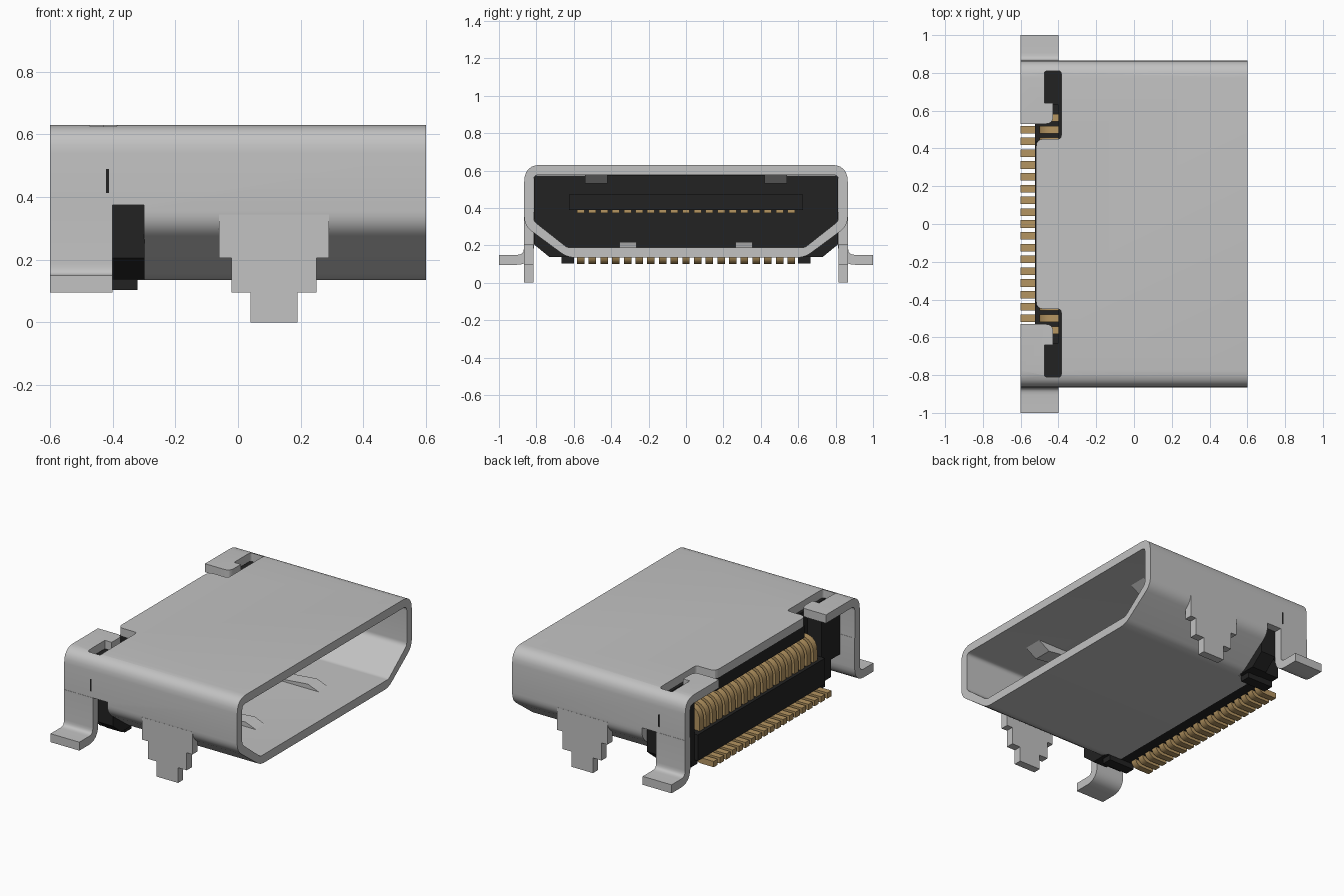
import bpy, bmesh, math
from mathutils import Vector

if "Cube" in bpy.data.objects:
    bpy.data.objects.remove(bpy.data.objects["Cube"])


def material(name, rgb):
    m = bpy.data.materials.new(name)
    m.diffuse_color = (*rgb, 1)
    m.use_nodes = True
    m.node_tree.nodes["Principled BSDF"].inputs["Base Color"].default_value = m.diffuse_color
    return m


STEEL = material("shell steel", (0.54, 0.54, 0.54))
BLACK = material("black plastic", (0.016, 0.016, 0.016))
GOLD = material("contact gold", (0.46, 0.30, 0.12))
AXES = {"x": lambda u, v, t: (t, u, v),      # points are (y, z)
        "y": lambda u, v, t: (u, t, v),      # points are (x, z)
        "z": lambda u, v, t: (v, u, t)}      # points are (y, x)


def finish(ob):
    for p in ob.data.polygons:
        p.use_smooth = True
    ob.data.set_sharp_from_angle(angle=math.radians(28))


def prism(name, pts, axis, a, b, mat):
    """Extrude a 2D outline along an axis from a to b."""
    bm = bmesh.new()
    ends = [[bm.verts.new(AXES[axis](p[0], p[1], t)) for p in pts] for t in (a, b)]
    n = len(pts)
    bm.faces.new(ends[0])
    bm.faces.new(ends[1][::-1])
    for i in range(n):
        j = (i + 1) % n
        bm.faces.new((ends[0][i], ends[1][i], ends[1][j], ends[0][j]))
    bmesh.ops.recalc_face_normals(bm, faces=bm.faces)
    me = bpy.data.meshes.new(name)
    bm.to_mesh(me)
    bm.free()
    me.materials.append(mat)
    ob = bpy.data.objects.new(name, me)
    bpy.context.collection.objects.link(ob)
    finish(ob)
    return ob


def box(name, x, y, z, mat):
    return prism(name, [(y[0], z[0]), (y[1], z[0]), (y[1], z[1]), (y[0], z[1])], "x", *x, mat)


def mirrored(half):
    return list(half) + [(-p[0], *p[1:]) for p in reversed(half)]


def rounded(pts, closed=True, n=6):
    """Round corners given as (u, v, setback)."""
    out = []
    for i, p in enumerate(pts):
        c = Vector(p[:2])
        r = p[2] if len(p) > 2 else 0
        if r == 0 or (not closed and i in (0, len(pts) - 1)):
            out.append(tuple(c))
            continue
        a = c + (Vector(pts[i - 1][:2]) - c).normalized() * r
        b = c + (Vector(pts[(i + 1) % len(pts)][:2]) - c).normalized() * r
        for k in range(n + 1):
            t = k / n
            out.append(tuple(a * (1 - t) ** 2 + c * 2 * t * (1 - t) + b * t * t))
    return out


def ribbon(path, th):
    """Outline of a bent strip around a centre line."""
    P = [Vector(p) for p in path]
    left, right = [], []
    for i, p in enumerate(P):
        d = (P[min(i + 1, len(P) - 1)] - P[max(i - 1, 0)]).normalized()
        nrm = Vector((-d.y, d.x)) * th / 2
        left.append(p + nrm)
        right.append(p - nrm)
    return left + right[::-1]


def cut(ob, cutters):
    for c in cutters:
        c.hide_render = True
        m = ob.modifiers.new("cut", "BOOLEAN")
        m.operation, m.solver, m.object = "DIFFERENCE", "EXACT", c
    dg = bpy.context.evaluated_depsgraph_get()
    me = bpy.data.meshes.new_from_object(ob.evaluated_get(dg))
    ob.modifiers.clear()
    ob.data = me
    for c in cutters:
        bpy.data.objects.remove(c)
    finish(ob)


# Folded metal shell, open at +x, with notches at the rear
outer = rounded(mirrored([(0.865, 0.135 + 0.495, 0.09), (0.865, 0.305, 0.05), (0.635, 0.135, 0.04)]))
inner = rounded(mirrored([(0.815, 0.577, 0.03), (0.815, 0.33, 0.02), (0.635, 0.188, 0.015)]))
shell = prism("shell", outer, "x", -0.6, 0.6, STEEL)
top_notch = rounded(mirrored([
    (0.53, -0.7), (0.53, -0.428, 0.04), (0.64, -0.428), (0.64, -0.475), (0.81, -0.475, 0.015),
    (0.81, -0.385, 0.015), (0.45, -0.385, 0.02), (0.45, -0.518, 0.04)]), n=4)
rear_notch = mirrored([(1, -0.7), (1, -0.3), (0.6, -0.3), (0.6, -0.4)])
# the rear notch runs across the floor edge, so close it behind the floor
cut(shell, [prism("cavity_cutter", inner, "x", -0.8, 0.8, STEEL),
            prism("top_cutter", top_notch, "z", 0.5, 0.8, STEEL),
            prism("rear_cutter", rear_notch, "z", 0.0, 0.375, STEEL)])

# Side legs, stepped board tabs and small slits
leg = ribbon(rounded([(0.84, 0.375), (0.84, 0.1225, 0.065), (1.0, 0.1225)], False), 0.053)
tab = [(-0.06, 0.345), (-0.06, 0.205), (-0.02, 0.205), (-0.02, 0.095), (0.04, 0.095), (0.04, 0),
       (0.19, 0), (0.19, 0.095), (0.25, 0.095), (0.25, 0.205), (0.29, 0.205), (0.29, 0.345)]
for s, side in ((-1, "front"), (1, "back")):
    prism(side + "_solder_leg", [(s * p[0], p[1]) for p in leg], "x", -0.6, -0.4, STEEL)
    prism(side + "_board_tab", tab, "y", s * 0.815, s * 0.865, STEEL)
    box(side + "_slit", (-0.421, -0.411), sorted((s * 0.862, s * 0.8665)), (0.413, 0.49), BLACK)
    # Spring fingers pressed into the cavity
    prism(side + "_top_spring", [(-0.1, 0.58), (0.3, 0.53), (0.38, 0.58)], "y",
          s * 0.48 - 0.06, s * 0.48 + 0.06, STEEL)
    prism(side + "_floor_spring", [(-0.05, 0.185), (0.3, 0.217), (0.38, 0.185)], "y",
          s * 0.31 - 0.045, s * 0.31 + 0.045, STEEL)
    # Rear cheeks and lower lugs of the insulator
    box(side + "_cheek", (-0.5, -0.39), sorted((s * 0.63, s * 0.813)), (0.25, 0.572), BLACK)
    box(side + "_lower_cheek", (-0.5, -0.39), sorted((s * 0.6, s * 0.72)), (0.14, 0.3), BLACK)
    box(side + "_lug", (-0.5, -0.32), sorted((s * 0.6, s * 0.665)), (0.103, 0.2), BLACK)

# Insulator body, rear ledge and contact tongue
body = mirrored([(0.813, 0.574), (0.813, 0.205), (0.73, 0.137), (0.605, 0.137), (0.605, 0.16)])
prism("insulator_body", body, "x", -0.4, -0.298, BLACK)
box("rear_ledge", (-0.523, -0.39), (-0.63, 0.63), (0.137, 0.30), BLACK)
box("rear_top_bar", (-0.515, -0.39), (-0.44, 0.44), (0.5, 0.576), BLACK)
box("tongue", (-0.31, 0.25), (-0.625, 0.625), (0.388, 0.472), BLACK)

# Nineteen bent contacts: tongue strip, rear bend and solder foot
pin = ribbon(rounded([(0.22, 0.391), (-0.3, 0.391, 0.02), (-0.36, 0.43, 0.02), (-0.485, 0.43, 0.07),
                      (-0.485, 0.118, 0.03), (-0.6, 0.118)], False, 5), 0.036)
for i in range(19):
    y = (i - 9) * 0.0625
    prism("contact_%02d" % (i + 1), pin, "y", y - 0.02, y + 0.02, GOLD)
